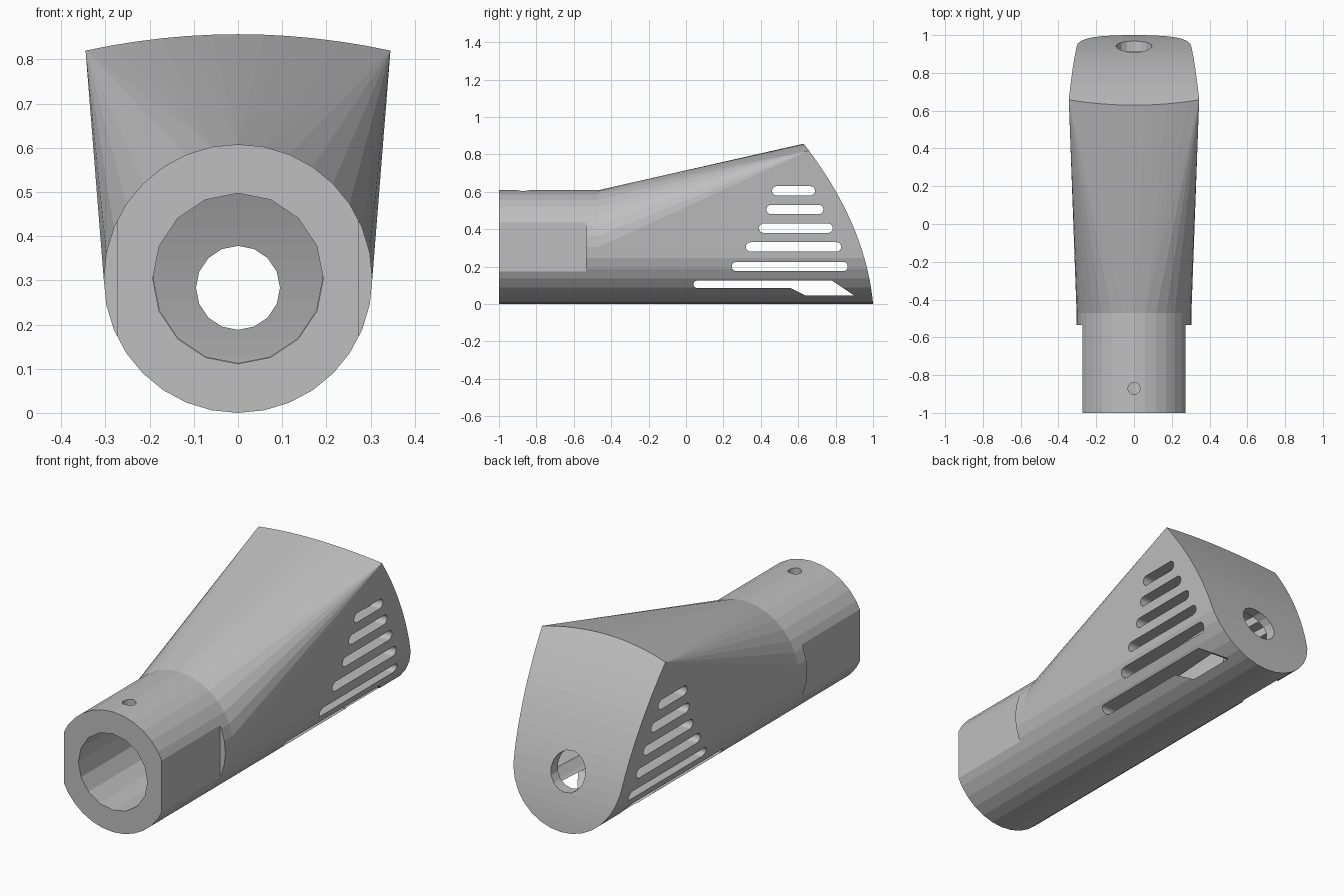
import bpy, bmesh
from math import sin, cos, pi
from mathutils import Vector

cube = bpy.data.objects.get("Cube")
if cube:
    bpy.data.objects.remove(cube)

R = 0.304           # collar radius, also the height of its axis
NECK = -0.47        # where the collar meets the flared head

grey = bpy.data.materials.new("light_grey")
grey.use_nodes = True
grey.diffuse_color = (0.52, 0.52, 0.52, 1)
grey.node_tree.nodes["Principled BSDF"].inputs["Base Color"].default_value = (0.52, 0.52, 0.52, 1)


def finish(bm, name):
    bmesh.ops.recalc_face_normals(bm, faces=bm.faces)
    mesh = bpy.data.meshes.new(name)
    bm.to_mesh(mesh)
    bm.free()
    mesh.materials.append(grey)
    obj = bpy.data.objects.new(name, mesh)
    bpy.context.collection.objects.link(obj)
    return obj


def circle(r, n, cz=R):
    return [(r * sin(2 * pi * i / n), cz - r * cos(2 * pi * i / n)) for i in range(n)]


def head_outline(w):
    """Round bottom, flaring sides and crowned top, inset by w."""
    r, half, top = R - w, 0.345 - w, 0.857 - w
    corner = top - 0.037
    pts = [(r * sin(a), R - r * cos(a)) for a in (pi * i / 16 for i in range(-8, 9))]
    for i in range(1, 13):
        t = i / 12
        x, z = r + (half - r) * t, R + (corner - R) * t
        pts += [(x, z), (-x, z)]
    for i in range(-5, 6):
        t = i / 6
        pts.append((half * t, top - 0.037 * t * t))
    return pts


def flared_hull(ring, w):
    """Hull from the neck ring to the bowed back face."""
    bm = bmesh.new()
    for x, z in ring:
        bm.verts.new((x, NECK, z))
    for x, z in head_outline(w):
        bm.verts.new((x, 1 - 0.09 * z - 0.4 * z * z - w, z))
    res = bmesh.ops.convex_hull(bm, input=bm.verts)
    loose = {g for g in res["geom_interior"] + res["geom_unused"] if isinstance(g, bmesh.types.BMVert)}
    bmesh.ops.delete(bm, geom=list(loose), context='VERTS')
    return bm


def prism(name, pts, axis, start, end):
    """Extrude a 2D outline along x, y or z."""
    bm = bmesh.new()
    place = {'x': lambda a, b: (start, a, b),
             'y': lambda a, b: (a, start, b),
             'z': lambda a, b: (a, b, start)}[axis]
    face = bm.faces.new([bm.verts.new(place(a, b)) for a, b in pts])
    out = bmesh.ops.extrude_face_region(bm, geom=[face])
    step = Vector([(end - start) * (axis == k) for k in "xyz"])
    bmesh.ops.translate(bm, vec=step, verts=[v for v in out["geom"] if isinstance(v, bmesh.types.BMVert)])
    return finish(bm, name)


def slot(y0, y1, z, r=0.025, n=8):
    right = [(y1 - r + r * sin(pi * i / n), z - r * cos(pi * i / n)) for i in range(n + 1)]
    left = [(y0 + r - r * sin(pi * i / n), z + r * cos(pi * i / n)) for i in range(n + 1)]
    return right + left


# Outer body: flared head, with the neck ring drawn out into the collar
bm = flared_hull(circle(R, 32), 0)
bm.normal_update()
cap = [f for f in bm.faces if all(abs(v.co.y - NECK) < 1e-4 for v in f.verts)]
bmesh.ops.delete(bm, geom=cap, context='FACES')
rim = [e for e in bm.edges if e.is_boundary]
out = bmesh.ops.extrude_edge_only(bm, edges=rim)
bmesh.ops.translate(bm, vec=(0, -1 - NECK, 0),
                    verts=[g for g in out["geom"] if isinstance(g, bmesh.types.BMVert)])
bmesh.ops.holes_fill(bm, edges=[e for e in bm.edges if e.is_boundary], sides=0)
body = finish(bm, "nozzle_body")

# Inner cavity and bore
cutters = [finish(flared_hull(circle(0.188, 16), 0.055), "cavity_cutter"),
           prism("bore_cutter", circle(0.193, 16), 'y', -1.1, -0.4)]

# Flats on both sides of the collar
for side in (-1, 1):
    flat = [(-1.1, -0.1), (-0.535, -0.1), (-0.535, 0.7), (-1.1, 0.7)]
    cutters.append(prism("flat_cutter", flat, 'x', side * 0.273, side * 0.5))

# Side vents, running right across
vents = [(0.46, 0.69, 0.605), (0.43, 0.735, 0.505), (0.39, 0.785, 0.405),
         (0.32, 0.83, 0.305), (0.245, 0.865, 0.2)]
for y0, y1, z in vents:
    cutters.append(prism("vent_cutter", slot(y0, y1, z), 'x', -0.6, 0.6))

# Long bottom vent that widens toward the back
low = [(0.56, 0.085), (0.64, 0.045), (0.9, 0.045), (0.78, 0.125)]
low += slot(0.04, 0.5, 0.105, 0.02)[9:]
cutters.append(prism("low_vent_cutter", low, 'x', -0.6, 0.6))

# Round outlet in the back and screw hole on top of the collar
cutters.append(prism("outlet_cutter", circle(0.095, 16, 0.283), 'y', 0.82, 1.2))
cutters.append(prism("screw_hole_cutter", circle(0.032, 16, -0.87), 'z', 0.35, 0.8))

# Apply every cut, then discard the cutters
bpy.context.view_layer.objects.active = body
for cutter in cutters:
    cutter.hide_render = True
    mod = body.modifiers.new("cut", 'BOOLEAN')
    mod.operation = 'DIFFERENCE'
    mod.solver = 'EXACT'
    mod.object = cutter
    bpy.ops.object.modifier_apply(modifier=mod.name)
    bpy.data.objects.remove(cutter)
